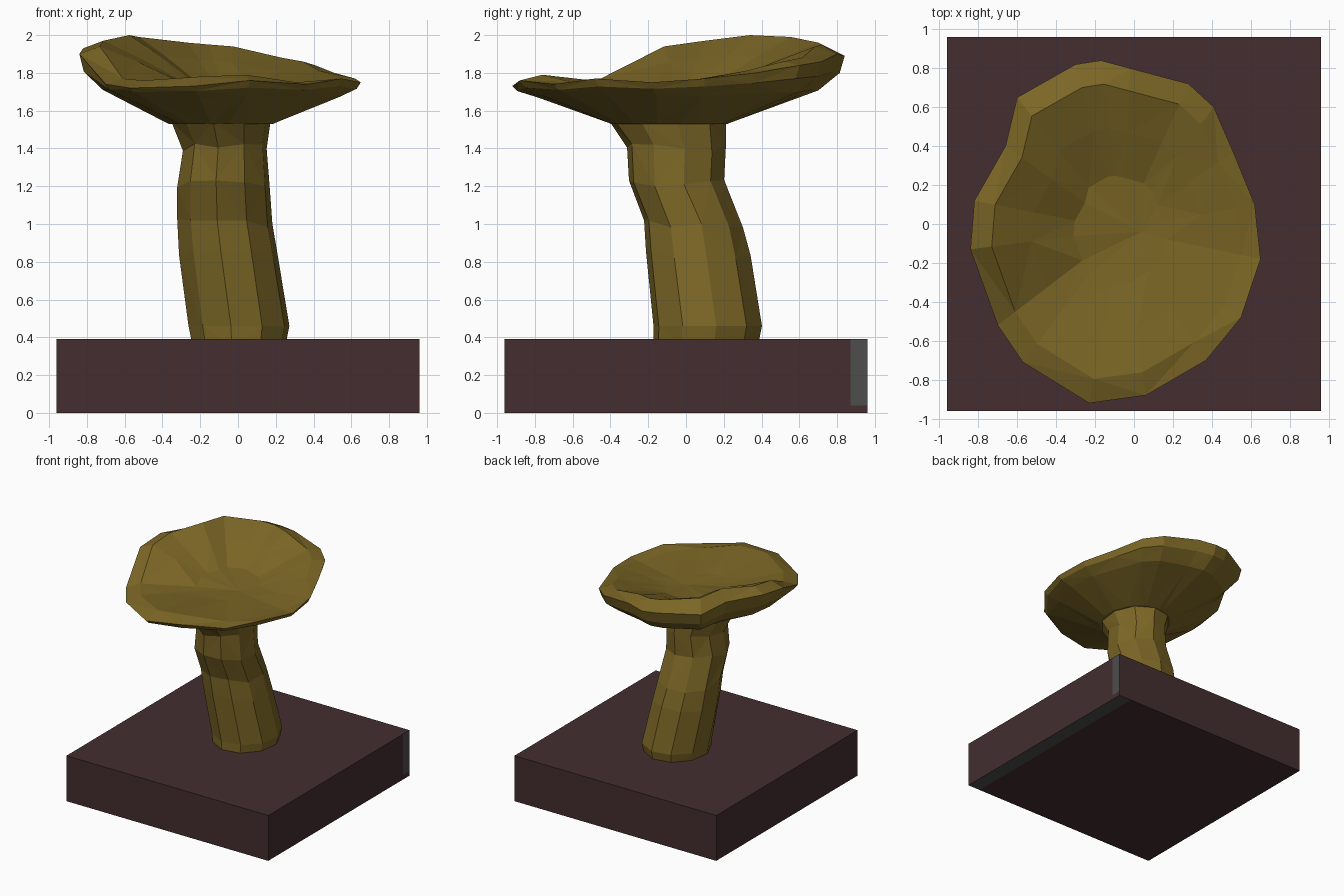
import bpy, bmesh, math, random
from mathutils import Vector

if "Cube" in bpy.data.objects:
    bpy.data.objects.remove(bpy.data.objects["Cube"])

random.seed(4)


def material(name, rgb):
    m = bpy.data.materials.new(name)
    m.diffuse_color = (*rgb, 1)
    m.use_nodes = True
    m.node_tree.nodes["Principled BSDF"].inputs["Base Color"].default_value = m.diffuse_color
    return m


OCHRE = material("ochre", (0.200, 0.134, 0.019))
BROWN = material("dark brown", (0.056, 0.027, 0.029))
GREY = material("grey", (0.075, 0.075, 0.075))


def finish(name, bm, mats):
    bmesh.ops.recalc_face_normals(bm, faces=bm.faces[:])
    me = bpy.data.meshes.new(name)
    bm.to_mesh(me)
    bm.free()
    for m in mats:
        me.materials.append(m)
    ob = bpy.data.objects.new(name, me)
    bpy.context.collection.objects.link(ob)
    return ob


def loft(name, rings, start, end, mats):
    """Skin closed rings of equal length, closing each end with a fan."""
    bm = bmesh.new()
    loops = [[bm.verts.new(p) for p in r] for r in rings]
    n = len(loops[0])
    for k, (a, b) in enumerate(zip(loops, loops[1:])):
        for i in range(n):
            j = (i + 1) % n
            if (i + k) % 2:
                quad = ((a[i], a[j], b[j]), (a[i], b[j], b[i]))
            else:
                quad = ((a[i], a[j], b[i]), (a[j], b[j], b[i]))
            for f in quad:
                bm.faces.new(f)
    for loop, tip in ((loops[0], start), (loops[-1], end)):
        c = bm.verts.new(tip)
        for i in range(n):
            bm.faces.new((loop[i], loop[(i + 1) % n], c))
    return finish(name, bm, mats)


# Square base, with worn grey edge on the right side and underneath
bm = bmesh.new()
bmesh.ops.create_cube(bm, size=1)
for v in bm.verts:
    v.co = Vector((v.co.x * 1.92, v.co.y * 1.92, (v.co.z + 0.5) * 0.39))
for co, no in (((0, 0.87, 0), (0, 1, 0)), ((0.84, 0, 0), (1, 0, 0)),
               ((0, 0, 0.04), (0, 0, 1))):
    bmesh.ops.bisect_plane(bm, geom=bm.verts[:] + bm.edges[:] + bm.faces[:],
                           plane_co=co, plane_no=no)
bm.normal_update()
for f in bm.faces:
    c = f.calc_center_median()
    worn_side = f.normal.x > 0.9 and c.y > 0.87 and c.z > 0.04
    worn_bottom = f.normal.z < -0.9 and c.x > 0.84
    f.material_index = 1 if worn_side or worn_bottom else 0
finish("base", bm, [BROWN, GREY])

# Leaning stem: z, min x, max x, min y, max y of each ring
SIDES = 10
stem_rings = []
for k, (z, x0, x1, y0, y1) in enumerate((
        (0.36, -0.24, 0.25, -0.17, 0.38), (0.46, -0.26, 0.27, -0.17, 0.40),
        (0.84, -0.31, 0.21, -0.21, 0.34), (1.00, -0.32, 0.18, -0.22, 0.30),
        (1.22, -0.32, 0.165, -0.30, 0.20), (1.40, -0.29, 0.15, -0.31, 0.21),
        (1.54, -0.35, 0.17, -0.40, 0.21))):
    ring = []
    for i in range(SIDES):
        a = math.tau * (i + 0.25) / SIDES
        dz = random.uniform(-0.03, 0.03) if 1 < k < 6 else 0
        ring.append(((x0 + x1) / 2 + (x1 - x0) / 2 * 1.02 * math.cos(a),
                     (y0 + y1) / 2 + (y1 - y0) / 2 * 1.02 * math.sin(a), z + dz))
    stem_rings.append(ring)
loft("stem", stem_rings, (0, 0.1, 0.36), (-0.09, -0.1, 1.54), [OCHRE])

# Dished cap: rim x, rim y, rim height, height of the lip just inside
RIM = ((-0.30, 0.82, 1.90, 1.96), (-0.17, 0.84, 1.89, 1.95), (-0.02, 0.80, 1.90, 1.94),
       (0.28, 0.72, 1.86, 1.88), (0.41, 0.60, 1.84, 1.86), (0.51, 0.37, 1.80, 1.81),
       (0.62, 0.10, 1.77, 1.77), (0.65, -0.18, 1.75, 1.74), (0.55, -0.48, 1.77, 1.75),
       (0.37, -0.70, 1.74, 1.75), (0.06, -0.88, 1.76, 1.79), (-0.23, -0.92, 1.73, 1.78),
       (-0.57, -0.71, 1.72, 1.76), (-0.70, -0.52, 1.74, 1.77), (-0.84, -0.13, 1.90, 1.94),
       (-0.82, 0.12, 1.93, 1.97), (-0.66, 0.40, 1.93, 2.00), (-0.60, 0.65, 1.90, 1.99))
CX, CY = -0.06, -0.03


def cap_ring(scale, height):
    return [(CX + (x - CX) * scale, CY + (y - CY) * scale, height(zr, zl))
            for x, y, zr, zl in RIM]


neck = [(-0.09 + 0.28 * (x - CX) / math.hypot(x - CX, y - CY),
         -0.09 + 0.31 * (y - CY) / math.hypot(x - CX, y - CY), 1.53)
        for x, y, _, _ in RIM]
cap_rings = [neck,
             cap_ring(0.84, lambda r, l: 1.67 + 0.25 * (r - 1.74)),
             cap_ring(0.97, lambda r, l: 1.71 + 0.6 * (r - 1.74)),
             cap_ring(1.0, lambda r, l: r),
             cap_ring(0.86, lambda r, l: l),
             cap_ring(0.60, lambda r, l: 1.74 + 0.62 * (l - 1.75)),
             cap_ring(0.32, lambda r, l: 1.73 + 0.15 * (l - 1.75))]
loft("cap", cap_rings, (-0.09, -0.1, 1.53), (0.04, -0.04, 1.725), [OCHRE])
